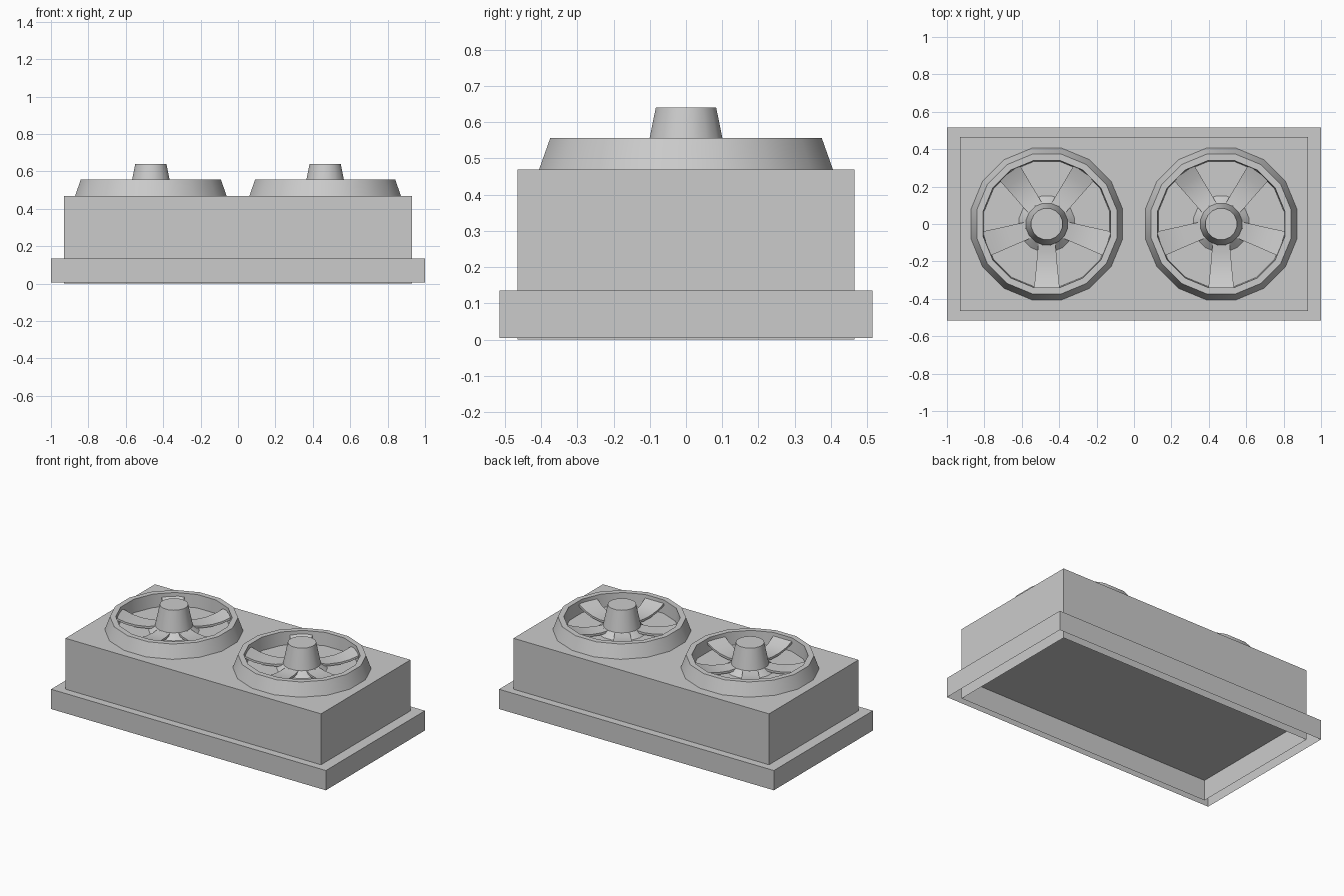
import bpy, bmesh, math
from mathutils import Matrix

if "Cube" in bpy.data.objects:
    bpy.data.objects.remove(bpy.data.objects["Cube"], do_unlink=True)

SIDES = 16
FAN_X = 0.466
DECK_Z = 0.47

grey = bpy.data.materials.new("light_grey")
grey.use_nodes = True
grey.diffuse_color = (0.6, 0.6, 0.6, 1)
grey.node_tree.nodes["Principled BSDF"].inputs["Base Color"].default_value = (0.6, 0.6, 0.6, 1)


def finish(name, bm, location=(0, 0, 0), smooth=False):
    mesh = bpy.data.meshes.new(name)
    bm.to_mesh(mesh)
    bm.free()
    mesh.materials.append(grey)
    obj = bpy.data.objects.new(name, mesh)
    obj.location = location
    bpy.context.collection.objects.link(obj)
    if smooth:
        bpy.ops.object.select_all(action='DESELECT')
        obj.select_set(True)
        bpy.context.view_layer.objects.active = obj
        bpy.ops.object.shade_smooth_by_angle(angle=math.radians(30))
    return obj


def open_box(name, half_x, half_y, z0, z1):
    """Thin-walled box without a bottom."""
    bm = bmesh.new()
    bmesh.ops.create_cube(bm, size=2)
    for v in bm.verts:
        v.co = (v.co.x * half_x, v.co.y * half_y, z1 if v.co.z > 0 else z0)
    bm.normal_update()
    bottom = [f for f in bm.faces if f.normal.z < -0.5]
    bmesh.ops.delete(bm, geom=bottom, context='FACES_ONLY')
    return finish(name, bm)


def revolve(name, profile, x, cap=False):
    """Turn a (radius, height) profile around the fan axis."""
    bm = bmesh.new()
    rings = []
    for r, z in profile:
        ring = []
        for i in range(SIDES):
            a = (i + 0.5) * math.tau / SIDES
            ring.append(bm.verts.new((r * math.cos(a), r * math.sin(a), z)))
        rings.append(ring)
    for low, high in zip(rings, rings[1:]):
        for i in range(SIDES):
            j = (i + 1) % SIDES
            bm.faces.new((low[i], low[j], high[j], high[i]))
    if cap:
        bm.faces.new(rings[-1])
    return finish(name, bm, (x, 0, DECK_Z), smooth=True)


def blades(name, x):
    """Five strips that curve up from the hub to the shroud."""
    path = [(0.09, 0.035, 0.043), (0.15, 0.026, 0.05), (0.22, 0.028, 0.056),
            (0.28, 0.04, 0.062), (0.34, 0.064, 0.068)]
    thick = 0.014
    bm = bmesh.new()
    for k in range(5):
        turn = Matrix.Rotation(math.radians(270 + 72 * k), 4, 'Z')
        loops = []
        for r, z, w in path:
            corners = ((r, -w, z), (r, w, z), (r, w, z - thick), (r, -w, z - thick))
            loops.append([bm.verts.new(turn @ Matrix.Translation(c).translation) for c in corners])
        for a, b in zip(loops, loops[1:]):
            for i in range(4):
                j = (i + 1) % 4
                bm.faces.new((a[i], a[j], b[j], b[i]))
        bm.faces.new(loops[0])
        bm.faces.new(loops[-1])
    bmesh.ops.recalc_face_normals(bm, faces=bm.faces)
    return finish(name, bm, (x, 0, DECK_Z), smooth=True)


# Housing and its base flange, both open underneath
open_box("housing", 0.93, 0.465, 0, DECK_Z)
open_box("base_flange", 1.0, 0.515, 0.005, 0.135)

# Two fans, each with a shroud, a hub and blades
for side, x in (("right", -FAN_X), ("left", FAN_X)):
    revolve(side + "_fan_shroud",
            [(0.413, 0), (0.382, 0.086), (0.347, 0.086), (0.342, 0)], x)
    revolve(side + "_fan_hub",
            [(0.152, 0), (0.113, 0.034), (0.085, 0.17)], x, cap=True)
    blades(side + "_fan_blades", x)
